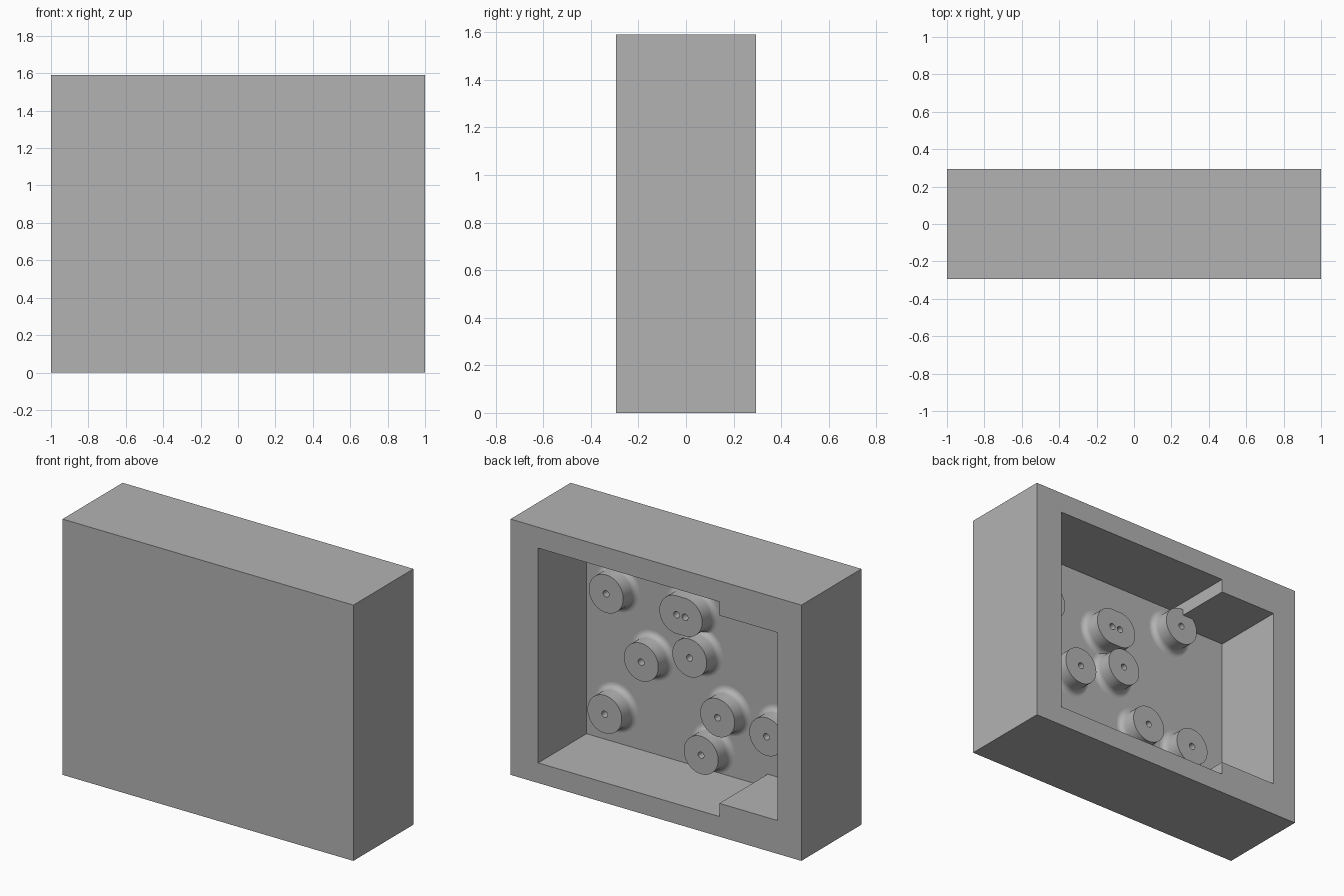
import bpy, bmesh, math
from mathutils import Vector

if "Cube" in bpy.data.objects:
    bpy.data.objects.remove(bpy.data.objects["Cube"])

grey = bpy.data.materials.new("plain_grey")
grey.use_nodes = True
COLOUR = (0.45, 0.45, 0.45, 1)
grey.diffuse_color = COLOUR
grey.node_tree.nodes["Principled BSDF"].inputs["Base Color"].default_value = COLOUR

HALF_Y, HEIGHT = 0.295, 1.59
FLOOR_Y, CAP_Y = -0.18, -0.066
RADIUS, FILLET, SPREAD = 0.118, 0.035, 0.029
SIDES = 48


def loft(name, loops):
    """Skin a stack of equal loops of points and close both ends."""
    bm = bmesh.new()
    rings = [[bm.verts.new(p) for p in loop] for loop in loops]
    for a, b in zip(rings, rings[1:]):
        for i in range(len(a)):
            j = (i + 1) % len(a)
            bm.faces.new((a[i], a[j], b[j], b[i]))
    bm.faces.new(rings[0])
    bm.faces.new(rings[-1])
    bmesh.ops.recalc_face_normals(bm, faces=bm.faces)
    mesh = bpy.data.meshes.new(name)
    bm.to_mesh(mesh)
    bm.free()
    mesh.materials.append(grey)
    obj = bpy.data.objects.new(name, mesh)
    bpy.context.collection.objects.link(obj)
    return obj


def prism(name, outline, y0, y1):
    return loft(name, [[(x, y, z) for x, z in outline] for y in (y0, y1)])


def slot(x, z, radius, y, spread=0):
    """Circle facing y, stretched sideways into a slot when spread is set."""
    points = []
    for i in range(SIDES):
        a = 2 * math.pi * (i + 0.5) / SIDES
        side = math.copysign(spread, math.cos(a))
        points.append(Vector((x + side + radius * math.cos(a), y, z + radius * math.sin(a))))
    return points


def cut(obj, cutter):
    cutter.hide_render = True
    mod = obj.modifiers.new("cut", "BOOLEAN")
    mod.operation, mod.solver, mod.object = "DIFFERENCE", "EXACT", cutter
    graph = bpy.context.evaluated_depsgraph_get()
    mesh = bpy.data.meshes.new_from_object(obj.evaluated_get(graph))
    obj.modifiers.clear()
    obj.data = mesh
    bpy.data.objects.remove(cutter)


# Case: solid block with a stepped pocket opened from the back
case = prism("case", [(-1, 0), (1, 0), (1, HEIGHT), (-1, HEIGHT)], -HALF_Y, HALF_Y)
pocket = [(0.81, 0.125), (0.81, 1.46), (-0.436, 1.46), (-0.436, 1.375),
          (-0.835, 1.375), (-0.835, 0.207), (-0.436, 0.207), (-0.436, 0.125)]
cut(case, prism("pocket_cutter", pocket, FLOOR_Y, HALF_Y + 0.1))


# Bosses: round posts with a filleted foot and drilled pilot holes
def boss(name, x, z, spread=0):
    loops = [slot(x, z, RADIUS + FILLET, FLOOR_Y - 0.02, spread)]
    for i in range(7):
        a = math.pi / 2 * i / 6
        r = RADIUS + FILLET * (1 - math.sin(a))
        y = FLOOR_Y + FILLET * (1 - math.cos(a))
        loops.append(slot(x, z, r, y, spread))
    loops.append(slot(x, z, RADIUS, CAP_Y, spread))
    post = loft(name, loops)
    for hx in ({x - spread, x + spread}):
        drill = [slot(hx, z, 0.02, y) for y in (CAP_Y - 0.1, CAP_Y + 0.05)]
        cut(post, loft("drill_cutter", drill))
    bpy.ops.object.select_all(action="DESELECT")
    post.select_set(True)
    bpy.context.view_layer.objects.active = post
    bpy.ops.object.shade_smooth_by_angle(angle=math.radians(35))


centres = [(0.596, 1.095), (0.355, 0.735), (0.022, 0.85), (0.606, 0.344),
           (-0.17, 0.53), (-0.507, 0.502), (-0.057, 0.267), (-0.424, 1.295)]
for n, (x, z) in enumerate(centres, 1):
    boss(f"boss_{n}", x, z)
boss("double_boss", 0.082, 1.095, SPREAD)
